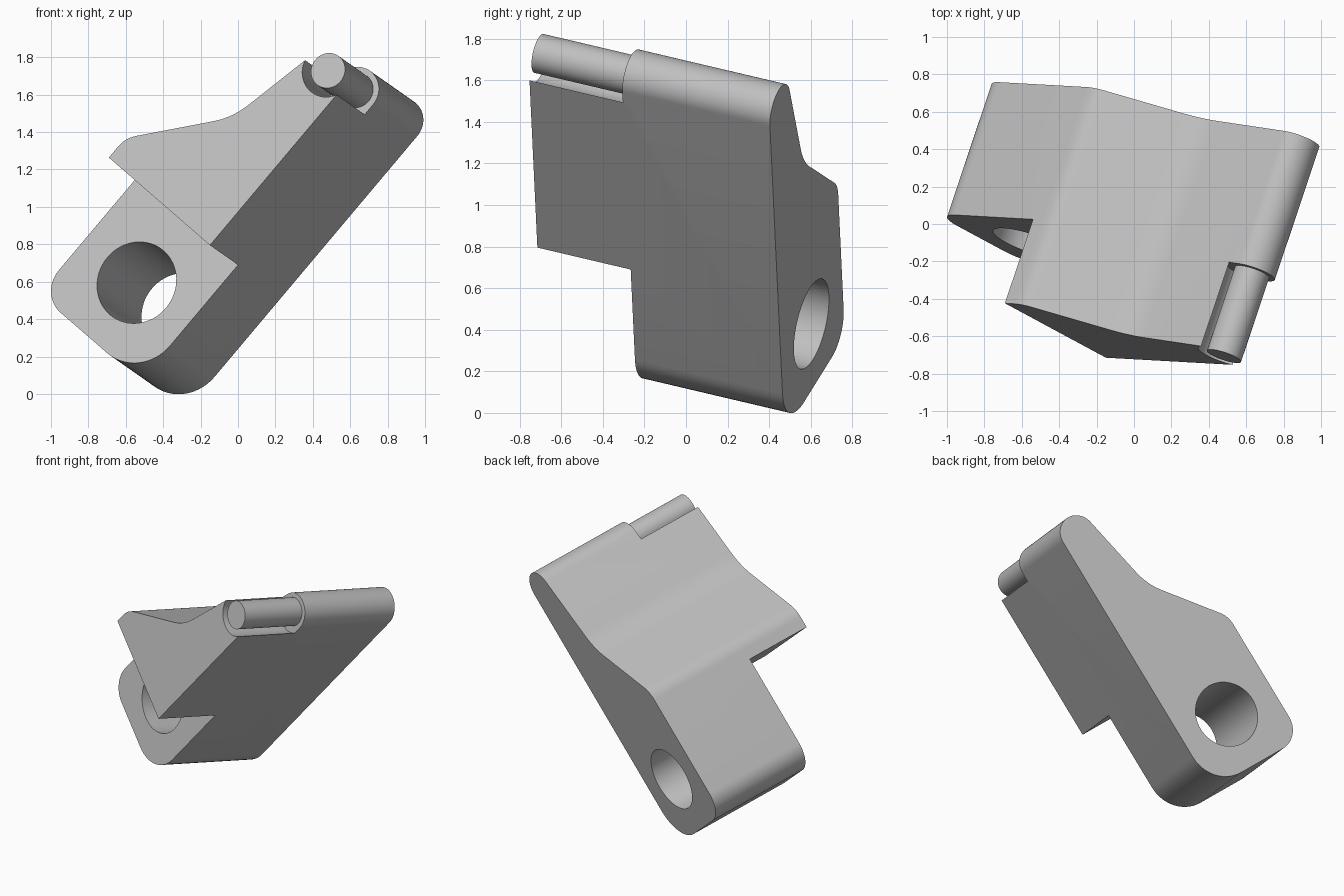
import bpy, bmesh, math
from mathutils import Vector, Matrix

cube = bpy.data.objects.get("Cube")
if cube:
    bpy.data.objects.remove(cube, do_unlink=True)

# Tilted frame: local x runs along the block, y through its depth, z across it
depth_axis = Vector((0.335, 1, -0.235)).normalized()
long_axis = Vector((0.643, -0.038, 0.765))
long_axis = (long_axis - long_axis.dot(depth_axis) * depth_axis).normalized()
frame = Matrix((long_axis, depth_axis, long_axis.cross(depth_axis))).transposed().to_4x4()
frame.translation.z = 0.005

FRONT, STEP, BACK = -0.88, -0.395, 0.372
PIN = (1.653, 0.443)

grey = bpy.data.materials.new("plain_grey")
grey.use_nodes = True
grey.diffuse_color = (0.52, 0.52, 0.52, 1)
grey.node_tree.nodes["Principled BSDF"].inputs["Base Color"].default_value = (0.52, 0.52, 0.52, 1)


def rounded(corners, steps=14):
    """Outline from (x, z, radius) corners, each rounded by a tangent arc."""
    points = []
    for i, (x, z, r) in enumerate(corners):
        p = Vector((x, z))
        a = (Vector(corners[i - 1][:2]) - p).normalized()
        b = (Vector(corners[(i + 1) % len(corners)][:2]) - p).normalized()
        if r == 0:
            points.append(p)
            continue
        half = a.angle(b) / 2
        centre = p + (a + b).normalized() * r / math.sin(half)
        start = p + a * r / math.tan(half) - centre
        sweep = start.angle_signed(p + b * r / math.tan(half) - centre)
        for k in range(steps + 1):
            q = centre + Matrix.Rotation(-sweep * k / steps, 2) @ start
            if not points or (q - points[-1]).length > 0.002:
                points.append(q)
    return points


def circle(centre, radius, count=64):
    return [Vector((centre[0] + radius * math.cos(math.tau * k / count),
                    centre[1] + radius * math.sin(math.tau * k / count))) for k in range(count)]


def prism(name, outline, y0, y1):
    """Extrude an outline through the depth."""
    bm = bmesh.new()
    face = bm.faces.new([bm.verts.new((p.x, y0, p.y)) for p in outline])
    new = bmesh.ops.extrude_face_region(bm, geom=[face])["geom"]
    bmesh.ops.translate(bm, verts=[v for v in new if isinstance(v, bmesh.types.BMVert)],
                        vec=(0, y1 - y0, 0))
    bmesh.ops.recalc_face_normals(bm, faces=bm.faces)
    mesh = bpy.data.meshes.new(name)
    bm.to_mesh(mesh)
    bm.free()
    mesh.materials.append(grey)
    obj = bpy.data.objects.new(name, mesh)
    obj.matrix_world = frame
    bpy.context.collection.objects.link(obj)
    return obj


def select(obj):
    bpy.ops.object.select_all(action="DESELECT")
    obj.select_set(True)
    bpy.context.view_layer.objects.active = obj


# Block with a rounded foot, sloping shoulder and round nose
body = prism("body", rounded([
    (-0.282, 0.315, 0.25), (1.781, 0.315, 0.128), (1.781, 0.546, 0.128),
    (1.128, 0.690, 0.43), (0.670, 1.087, 0.16), (-0.282, 1.087, 0.165)]), FRONT, BACK)

# Front step, through hole and clearance around the pin
cutters = [
    prism("step_cutter", rounded([(-1, 0, 0), (0.533, 0, 0), (0.533, 2, 0), (-1, 2, 0)]),
          FRONT - 0.2, STEP),
    prism("hole_cutter", circle((0.106, 0.697), 0.223), FRONT - 0.3, BACK + 0.2),
    prism("pin_clearance_cutter", circle(PIN, 0.145), FRONT - 0.2, STEP)]
select(body)
for cutter in cutters:
    cutter.hide_render = True
    mod = body.modifiers.new(cutter.name, "BOOLEAN")
    mod.operation = "DIFFERENCE"
    mod.solver = "EXACT"
    mod.object = cutter
    bpy.ops.object.modifier_apply(modifier=mod.name)
for cutter in cutters:
    bpy.data.objects.remove(cutter, do_unlink=True)

# Round pin on the nose
pin = prism("pin", circle(PIN, 0.096), FRONT, STEP + 0.005)

for obj in (body, pin):
    select(obj)
    bpy.ops.object.shade_smooth_by_angle(angle=math.radians(30))
